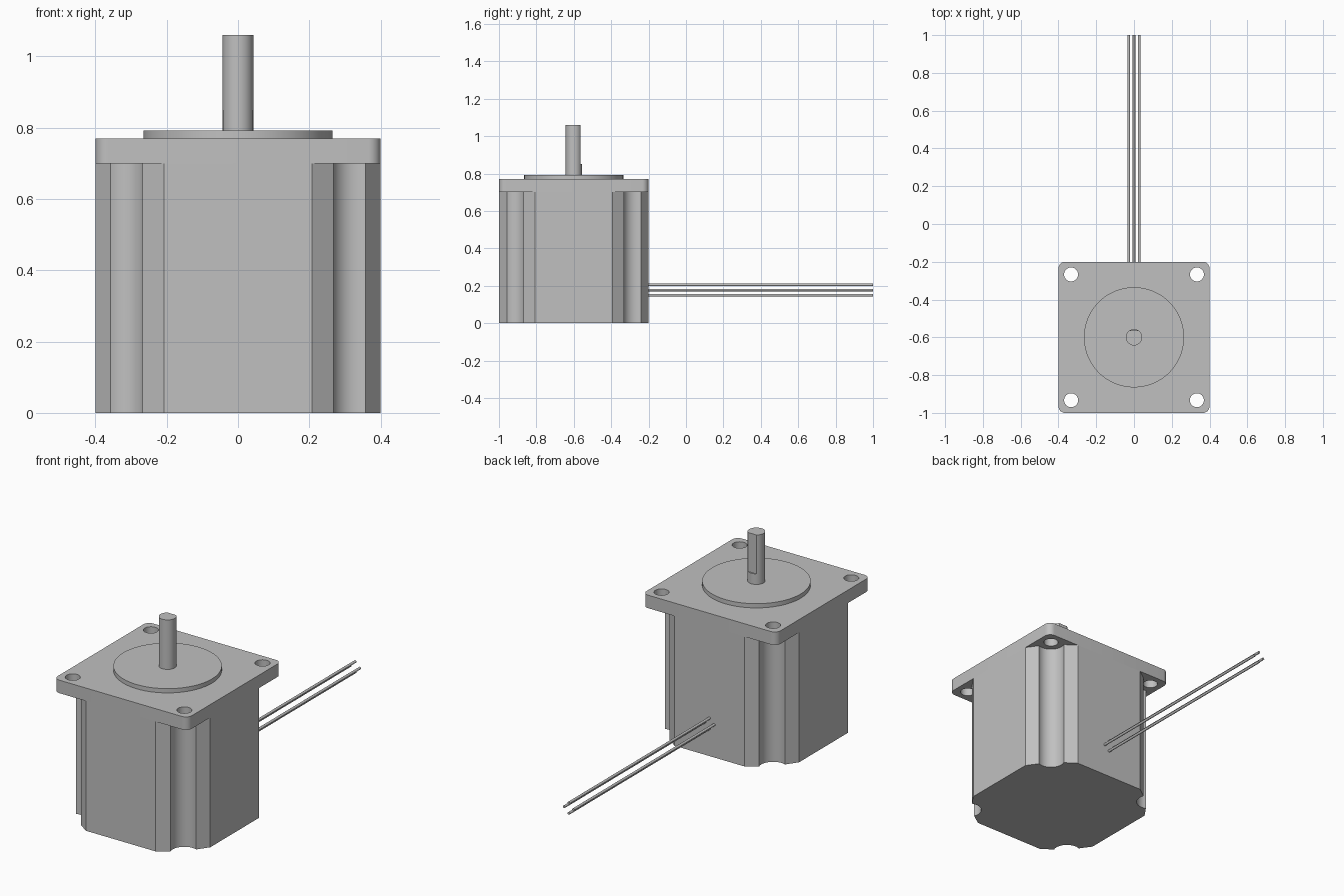
import bpy, bmesh
from math import sin, cos, pi, radians, asin
from mathutils import Vector

if "Cube" in bpy.data.objects:
    bpy.data.objects.remove(bpy.data.objects["Cube"], do_unlink=True)

CY = -0.6      # motor axis in y
HALF = 0.4     # half width of the square frame
HOLE = 0.333   # bolt hole offset from the axis

# One plain metal grey
grey = bpy.data.materials.new("metal grey")
grey.use_nodes = True
colour = (0.53, 0.53, 0.53, 1)
grey.diffuse_color = colour
grey.node_tree.nodes["Principled BSDF"].inputs["Base Color"].default_value = colour


def arc(cx, cy, r, start, end, n):
    """Points along an arc, angles in degrees."""
    step = radians(end - start) / n
    return [(cx + r * cos(radians(start) + i * step),
             cy + r * sin(radians(start) + i * step)) for i in range(n + 1)]


def circle(r, n=64, cx=0, cy=0):
    return arc(cx, cy, r, 0, 360, n)[:-1]


def four_corners(corner):
    """Repeat a corner outline by quarter turns."""
    out = []
    for _ in range(4):
        out += corner
        corner = [(-y, x) for x, y in corner]
    return out


def prism(name, outline, z0, z1):
    """Extrude a closed outline around the motor axis."""
    bm = bmesh.new()
    face = bm.faces.new([bm.verts.new((x, y + CY, z0)) for x, y in outline])
    top = bmesh.ops.extrude_face_region(bm, geom=[face])["geom"]
    verts = [g for g in top if isinstance(g, bmesh.types.BMVert)]
    bmesh.ops.translate(bm, vec=Vector((0, 0, z1 - z0)), verts=verts)
    bmesh.ops.recalc_face_normals(bm, faces=bm.faces)
    mesh = bpy.data.meshes.new(name)
    bm.to_mesh(mesh)
    bm.free()
    mesh.materials.append(grey)
    obj = bpy.data.objects.new(name, mesh)
    bpy.context.collection.objects.link(obj)
    return obj


def activate(obj):
    bpy.ops.object.select_all(action="DESELECT")
    obj.select_set(True)
    bpy.context.view_layer.objects.active = obj


def smooth(obj):
    activate(obj)
    bpy.ops.object.shade_smooth_by_angle(angle=radians(25))


# Body: square with sloped corner faces and a concave groove below each bolt hole
groove = arc(HOLE, HOLE, 0.07, 291, 159, 16)
body = prism("motor_body", four_corners([(HALF, 0.208)] + groove + [(0.208, HALF)]), 0, 0.70)
smooth(body)

# Mounting flange with rounded corners and four through holes
R = 0.035
flange = prism("mounting_flange",
               four_corners(arc(HALF - R, HALF - R, R, 0, 90, 8)), 0.70, 0.77)
for sx in (-1, 1):
    for sy in (-1, 1):
        cutter = prism("hole_cutter", circle(0.037, 32, sx * HOLE, sy * HOLE), 0.6, 0.9)
        cutter.hide_render = True
        mod = flange.modifiers.new("bolt_hole", "BOOLEAN")
        mod.operation = "DIFFERENCE"
        mod.solver = "EXACT"
        mod.object = cutter
        activate(flange)
        bpy.ops.object.modifier_apply(modifier=mod.name)
        bpy.data.objects.remove(cutter, do_unlink=True)
smooth(flange)

# Raised pilot disc
smooth(prism("pilot_disc", circle(0.265, 96), 0.77, 0.793))

# Shaft: round at the base, with a flat on the back above it
SR = 0.043
flat = asin(0.035 / SR) * 180 / pi
smooth(prism("shaft_base", circle(SR, 48), 0.793, 0.85))
smooth(prism("shaft_flatted", arc(0, 0, SR, 180 - flat, 360 + flat, 44), 0.85, 1.06))

# Four lead wires in a diamond bundle
for i, side in enumerate(("right", "top", "left", "bottom")):
    a = i * pi / 2
    bpy.ops.mesh.primitive_cylinder_add(
        vertices=20, radius=0.0068, depth=1.21, rotation=(pi / 2, 0, 0),
        location=(0.028 * cos(a), 0.395, 0.177 + 0.028 * sin(a)))
    wire = bpy.context.object
    wire.name = "lead_wire_" + side
    wire.data.materials.append(grey)
    smooth(wire)
